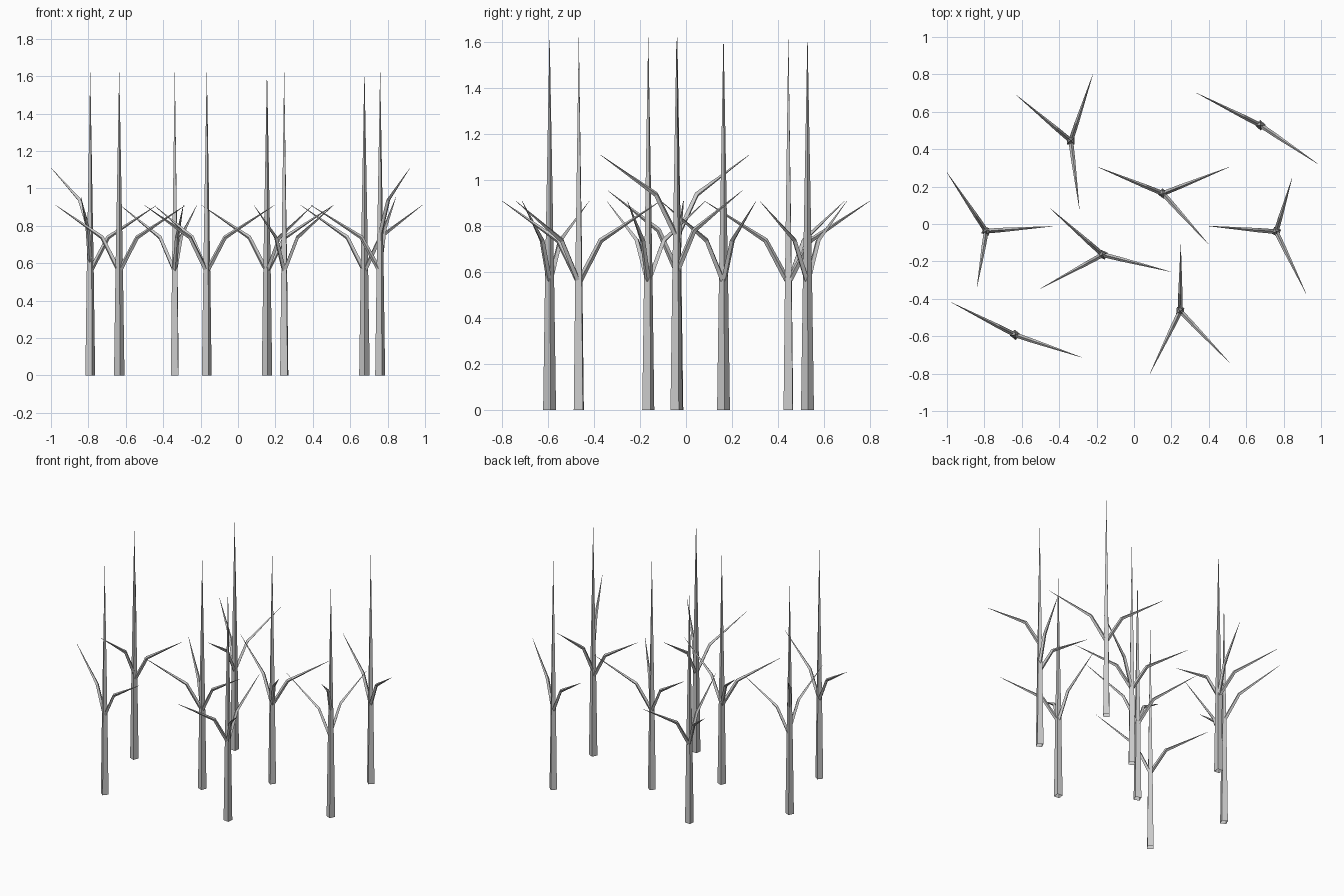
import bpy, bmesh
from math import radians, cos, sin, pi
from mathutils import Vector

if "Cube" in bpy.data.objects:
    bpy.data.objects.remove(bpy.data.objects["Cube"])


def tube(bm, points, sides, spin):
    """Open-based square section swept along points, tapering to a point."""
    rings = []
    n = len(points)
    heading = points[-1] - points[0]
    flat = Vector((heading.x, heading.y, 0))
    for i, (p, s) in enumerate(zip(points, sides)):
        t = (points[min(i + 1, n - 1)] - points[max(i - 1, 0)]).normalized()
        if flat.length < 1e-4:
            u, v = Vector((1, 0, 0)), Vector((0, 1, 0))
        else:
            u = t.cross(Vector((0, 0, 1))).normalized()
            v = u.cross(t)
        r = s * 2 ** -0.5
        ring = []
        for k in range(4):
            a = spin + pi / 4 + k * pi / 2
            ring.append(bm.verts.new(p + r * (cos(a) * u + sin(a) * v)))
        rings.append(ring)
    for a, b in zip(rings, rings[1:]):
        for k in range(4):
            j = (k + 1) % 4
            bm.faces.new((a[k], a[j], b[j], b[k]))
    bm.faces.new(rings[-1])


def tree(name, x, y, spin, tips):
    bm = bmesh.new()
    # tapered trunk
    tube(bm, [Vector((x, y, z)) for z in (0, 0.58, 1.62)],
         (0.040, 0.028, 0.0008), radians(spin))
    # bent branches, each lifted by its own height offset
    for tx, ty, lift in tips:
        dx, dy = tx - x, ty - y
        pts = [Vector((x + dx * f, y + dy * f, z + lift))
               for f, z in ((0.015, 0.565), (0.27, 0.738), (1, 0.91))]
        tube(bm, pts, (0.018, 0.016, 0.001), pi / 4)
    bmesh.ops.recalc_face_normals(bm, faces=bm.faces)
    me = bpy.data.meshes.new(name)
    bm.to_mesh(me)
    bm.free()
    bpy.context.collection.objects.link(bpy.data.objects.new(name, me))


# trunk x, y, rotation, then branch tips (x, y, lift)
trees = [
    (-0.79, -0.038, -23, [(-0.435, -0.012, 0), (-0.84, -0.34, 0.045), (-1.0, 0.275, 0.2)]),
    (-0.635, -0.593, -38, [(-0.975, -0.42, 0), (-0.28, -0.713, 0)]),
    (-0.338, 0.445, -3, [(-0.63, 0.69, 0), (-0.22, 0.80, 0), (-0.292, 0.08, 0)]),
    (-0.167, -0.164, -23, [(-0.45, 0.085, 0), (0.195, -0.255, 0), (-0.5, -0.345, 0)]),
    (0.155, 0.163, -37, [(-0.195, 0.305, 0), (0.51, 0.305, 0), (0.40, -0.11, 0)]),
    (0.247, -0.466, -6, [(0.25, -0.11, 0), (0.51, -0.74, 0), (0.085, -0.80, 0)]),
    (0.676, 0.528, -42, [(0.335, 0.70, 0), (0.985, 0.32, 0)]),
    (0.76, -0.041, -25, [(0.39, -0.01, 0), (0.845, 0.245, 0.045), (0.92, -0.372, 0.2)]),
]
for i, t in enumerate(trees):
    tree(f"bare_tree_{i + 1}", *t)
